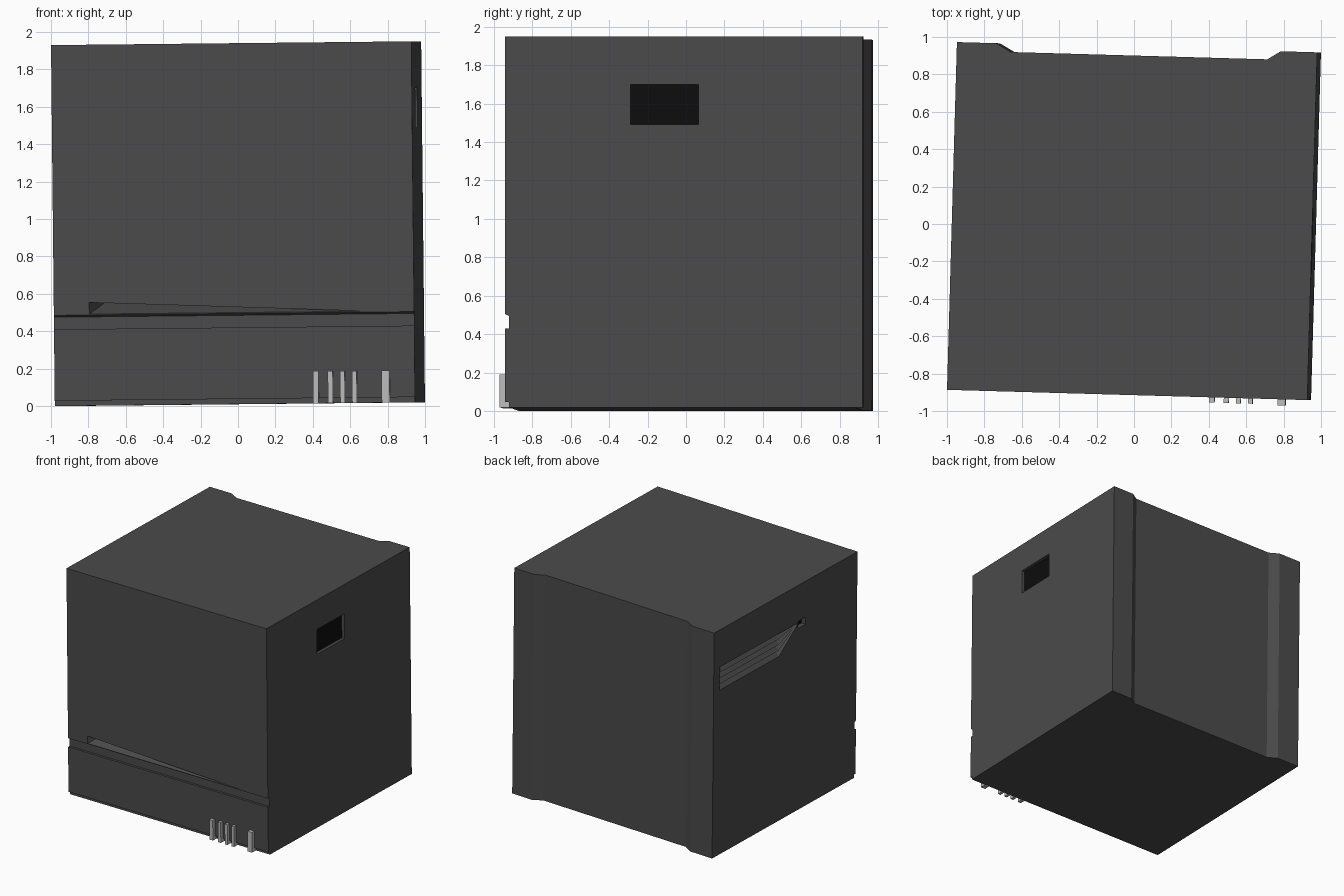
import bpy, bmesh
from math import radians
from mathutils import Matrix

if "Cube" in bpy.data.objects:
    bpy.data.objects.remove(bpy.data.objects["Cube"])

W, D, H = 0.9635, 0.93, 1.93          # half width, half depth, height

# whole cabinet stands slightly turned and tilted
POSE = (Matrix.Translation((0.010, 0.015, 0.0101))
        @ Matrix.Rotation(radians(-1.63), 4, 'Z')
        @ Matrix.Rotation(radians(-0.6), 4, 'Y'))


def material(name, value):
    m = bpy.data.materials.new(name)
    m.diffuse_color = (value, value, value, 1)
    m.use_nodes = True
    m.node_tree.nodes["Principled BSDF"].inputs["Base Color"].default_value = m.diffuse_color
    return m


DARK = material("dark_casing", 0.07)
BLACK = material("black_panel", 0.004)
LIGHT = material("light_pins", 0.5)


def loft(name, rings, mat):
    """Closed solid through matching rings of points."""
    bm = bmesh.new()
    vs = [[bm.verts.new(p) for p in r] for r in rings]
    n = len(rings[0])
    for a, b in zip(vs, vs[1:]):
        for i in range(n):
            j = (i + 1) % n
            bm.faces.new((a[i], a[j], b[j], b[i]))
    bm.faces.new(vs[0][::-1])
    bm.faces.new(vs[-1])
    bmesh.ops.recalc_face_normals(bm, faces=bm.faces)
    me = bpy.data.meshes.new(name)
    bm.to_mesh(me)
    bm.free()
    me.materials.append(mat)
    ob = bpy.data.objects.new(name, me)
    bpy.context.collection.objects.link(ob)
    return ob


def box(name, x, y, z, mat):
    return loft(name, [[(x[0], y[0], k), (x[1], y[0], k),
                        (x[1], y[1], k), (x[0], y[1], k)] for k in z], mat)


def cut(target, cutter):
    mod = target.modifiers.new("cut", 'BOOLEAN')
    mod.operation = 'DIFFERENCE'
    mod.solver = 'EXACT'
    mod.object = cutter
    bpy.context.view_layer.objects.active = target
    bpy.ops.object.modifier_apply(modifier=mod.name)
    bpy.data.objects.remove(cutter)


# casing: plan outline with a shallow recess along the back
plan = [(-W, -D), (W, -D), (W, D), (W - 0.195, D), (W - 0.265, D - 0.045),
        (-W + 0.29, D - 0.045), (-W + 0.21, D), (-W, D)]
casing = loft("casing", [[(x, y, z) for x, y in plan] for z in (0, H)], DARK)

# horizontal groove across the front, chamfered upper edge
groove = [(-D - 0.02, 0.495), (-D, 0.485), (-D + 0.02, 0.475),
          (-D + 0.02, 0.41), (-D - 0.02, 0.41)]
cut(casing, loft("groove_cutter", [[(x, y, z) for y, z in groove] for x in (-1.1, 1.1)], DARK))

# toe recess at the foot of the front
cut(casing, box("toe_cutter", (-1.1, 1.1), (-D - 0.1, -D + 0.02), (-0.1, 0.028), DARK))

# long tapering finger slot above the groove: a pyramid sunk into the front
bm_slot = loft("slot_cutter", [
    [(-0.775, -D - 0.002, 0.489), (0.74, -D - 0.002, 0.489), (-0.775, -D - 0.002, 0.552)],
    [(-0.695, -D + 0.13, 0.5490), (-0.690, -D + 0.13, 0.5490), (-0.695, -D + 0.13, 0.5495)]], DARK)
cut(casing, bm_slot)

# window recess in the right side with a black panel
cut(casing, box("window_cutter", (W - 0.03, W + 0.1), (-0.277, 0.078), (1.47, 1.68), DARK))
box("window_panel", (W - 0.032, W - 0.026), (-0.277, 0.078), (1.47, 1.68), BLACK)

# louvred vent on the left side, tapering towards the front
TOP, PITCH, TEETH = 1.61, 0.05, 4


def louvre(y, scale_z, scale_d):
    pts = [(-0.01, 0)]
    for i in range(TEETH):
        pts += [(0.04 * scale_d, -i * PITCH - 0.008),
                (0.003 * scale_d, -(i + 1) * PITCH + 0.001 * i)]
    pts += [(-0.01, -TEETH * PITCH)]
    return [(-W + d, y, TOP + z * scale_z) for d, z in pts]


cut(casing, loft("vent_cutter", [louvre(0.852, 1, 1), louvre(0.084, 1, 1),
                                 louvre(-0.149, 0.1, 0.3)], DARK))

# small square hole ahead of the vent
cut(casing, box("port_cutter", (-W - 0.1, -W + 0.04), (-0.26, -0.165), (1.56, 1.62), DARK))
box("port_panel", (-W + 0.038, -W + 0.042), (-0.26, -0.165), (1.56, 1.62), BLACK)

# row of upright pins at the lower right of the front
for i, (x, w) in enumerate([(0.434, 0.03), (0.512, 0.027), (0.577, 0.025),
                            (0.641, 0.025), (0.808, 0.043)]):
    out = 0.033 if w > 0.04 else 0.028
    box(f"pin_{i + 1}", (x - w / 2, x + w / 2), (-D - out, -D + 0.022), (0.0, 0.172), LIGHT)

for ob in bpy.context.scene.objects:
    ob.data.transform(POSE)
